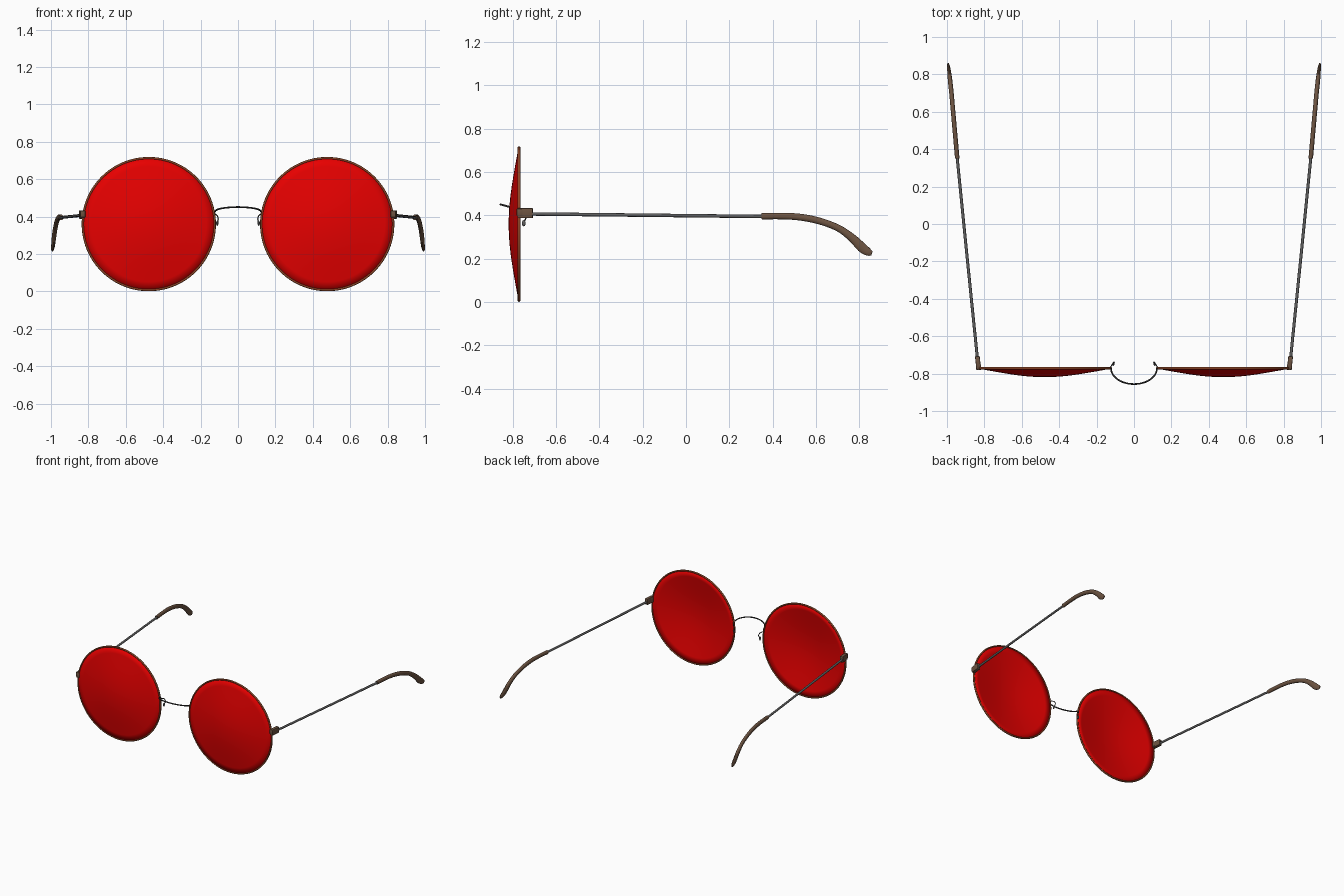
import bpy, bmesh, math
from mathutils import Vector, Matrix

if "Cube" in bpy.data.objects:
    bpy.data.objects.remove(bpy.data.objects["Cube"])


def mat(name, rgb):
    m = bpy.data.materials.new(name)
    m.diffuse_color = (*rgb, 1)
    m.use_nodes = True
    m.node_tree.nodes["Principled BSDF"].inputs["Base Color"].default_value = m.diffuse_color
    return m


RED = mat("red lens", (0.8, 0.0, 0.0))
RIM = mat("copper rim", (0.27, 0.06, 0.02))
BROWN = mat("brown tips", (0.15, 0.087, 0.053))
METAL = mat("grey metal", (0.115, 0.115, 0.115))
WIRE = mat("dark wire", (0.03, 0.03, 0.03))

CX, CZ, RY, R = 0.477, 0.360, -0.771, 0.352   # lens centre, rim plane, radius


def finish(name, bm, material, mirror=True, angle=40):
    bmesh.ops.recalc_face_normals(bm, faces=bm.faces[:])
    me = bpy.data.meshes.new(name)
    bm.to_mesh(me)
    bm.free()
    me.materials.append(material)
    ob = bpy.data.objects.new(name, me)
    bpy.context.collection.objects.link(ob)
    bpy.ops.object.select_all(action='DESELECT')
    ob.select_set(True)
    bpy.context.view_layer.objects.active = ob
    bpy.ops.object.shade_smooth_by_angle(angle=math.radians(angle))
    if mirror:
        mod = ob.modifiers.new("Mirror", 'MIRROR')
        mod.use_axis = (True, False, False)
        mod.use_mirror_merge = False
    return ob


def smooth_path(pts, n):
    """Catmull-Rom curve through points of any dimension."""
    p = [Vector(q) for q in pts]
    p = [2 * p[0] - p[1]] + p + [2 * p[-1] - p[-2]]
    out = []
    for i in range(1, len(p) - 2):
        a, b, c, d = p[i - 1:i + 3]
        for k in range(n):
            t = k / n
            out.append(0.5 * (2 * b + (c - a) * t + (2 * a - 5 * b + 4 * c - d) * t * t
                              + (3 * b - a - 3 * c + d) * t ** 3))
    return out + [p[-2]]


def sweep(name, pts, radii, material, steps=6, sides=10, up=(0, 0, 1), mirror=True):
    """Sweep an ellipse (side radius, up radius) along a smooth path."""
    path = smooth_path(pts, steps)
    rad = smooth_path(radii, steps)
    bm = bmesh.new()
    rings, up = [], Vector(up)
    for i, c in enumerate(path):
        t = (path[min(i + 1, len(path) - 1)] - path[max(i - 1, 0)]).normalized()
        up = (up - t * up.dot(t)).normalized()
        side = t.cross(up)
        ring = []
        for k in range(sides):
            a = 2 * math.pi * k / sides
            ring.append(bm.verts.new(c + side * rad[i][0] * math.cos(a) + up * rad[i][1] * math.sin(a)))
        rings.append(ring)
    for r0, r1 in zip(rings, rings[1:]):
        for k in range(sides):
            j = (k + 1) % sides
            bm.faces.new((r0[k], r0[j], r1[j], r1[k]))
    bm.faces.new(rings[0])
    bm.faces.new(rings[-1])
    return finish(name, bm, material, mirror)


def revolve(name, profile, closed, material, angle, sides=96):
    """Turn a (radius, y) profile around the lens axis."""
    bm = bmesh.new()
    vs = [bm.verts.new((r, y, 0)) for r, y in profile]
    es = [bm.edges.new(e) for e in zip(vs, vs[1:])]
    if closed:
        es.append(bm.edges.new((vs[-1], vs[0])))
    bmesh.ops.spin(bm, geom=vs + es, cent=(0, 0, 0), axis=(0, 1, 0),
                   angle=2 * math.pi, steps=sides, use_duplicate=False)
    bmesh.ops.remove_doubles(bm, verts=bm.verts[:], dist=1e-5)
    bmesh.ops.translate(bm, verts=bm.verts[:], vec=(CX, RY, CZ))
    return finish(name, bm, material, angle=angle)


def box(name, centre, size, turn, material):
    bm = bmesh.new()
    bmesh.ops.create_cube(bm, size=1)
    bmesh.ops.scale(bm, vec=size, verts=bm.verts[:])
    bmesh.ops.bevel(bm, geom=bm.edges[:], offset=0.004, segments=2, affect='EDGES', profile=0.5)
    bmesh.ops.transform(bm, verts=bm.verts[:],
                        matrix=Matrix.Translation(centre) @ Matrix.Rotation(math.radians(turn), 4, 'Z'))
    return finish(name, bm, material)


# Domed lenses: thin shell bulging to the front, with a softly rounded edge
N = 8
front = []
for i in range(N + 1):
    t = i / N
    front.append((R * t, -0.003 - 0.045 * (0.7 * (1 - t * t) + 0.15 * (1 + math.cos(math.pi * t)))))
back = [(r, y + 0.006) for r, y in reversed(front)]
revolve("lens", front + back, False, RED, 180)

# Thin round rims
revolve("rim", [(R + 0.001 + 0.006 * math.cos(a), 0.007 * math.sin(a))
                for a in [2 * math.pi * k / 10 for k in range(10)]], True, RIM, 60)

# Arched bridge wire
bridge = []
for k in range(13):
    a = math.pi * k / 12
    bridge.append((-0.123 * math.cos(a), RY - 0.085 * math.sin(a), 0.427 + 0.024 * math.sin(a)))
sweep("bridge", bridge, [(0.0045, 0.0045)] * 13, WIRE, steps=3, mirror=False)

# Nose pad arms with small pads
arm = [(0.125, -0.765, 0.415), (0.113, -0.745, 0.408), (0.106, -0.738, 0.392),
       (0.107, -0.745, 0.375), (0.110, -0.750, 0.360)]
sweep("nose_pad_arm", arm, [(0.003, 0.003)] * 5, WIRE, sides=8, up=(0, 1, 0))
bm = bmesh.new()
bmesh.ops.create_uvsphere(bm, u_segments=16, v_segments=10, radius=1)
bmesh.ops.scale(bm, vec=(0.006, 0.009, 0.014), verts=bm.verts[:])
bmesh.ops.translate(bm, verts=bm.verts[:], vec=(0.111, -0.749, 0.364))
finish("nose_pad", bm, METAL)

# End pieces and hinges
box("end_piece", (0.831, -0.766, 0.414), (0.028, 0.030, 0.036), -6, BROWN)
box("hinge", (0.834, -0.742, 0.411), (0.025, 0.070, 0.046), -6, BROWN)

# Straight temple rods
sweep("temple_rod", [(0.836, -0.73, 0.407), (0.892, -0.18, 0.401), (0.947, 0.37, 0.395)],
      [(0.008, 0.008)] * 3, METAL, steps=2, sides=12)

# Curved temple tips, flaring at the end
tip = [(0.945, 0.350, 0.396), (0.952, 0.430, 0.397), (0.960, 0.520, 0.393), (0.968, 0.610, 0.376),
       (0.976, 0.700, 0.343), (0.983, 0.765, 0.298), (0.988, 0.812, 0.252), (0.992, 0.842, 0.231),
       (0.994, 0.858, 0.225)]
tip_r = [(0.012, 0.015), (0.012, 0.015), (0.012, 0.016), (0.012, 0.016), (0.012, 0.016),
         (0.012, 0.019), (0.010, 0.023), (0.008, 0.018), (0.004, 0.010)]
sweep("temple_tip", tip, tip_r, BROWN, steps=4, sides=14)
